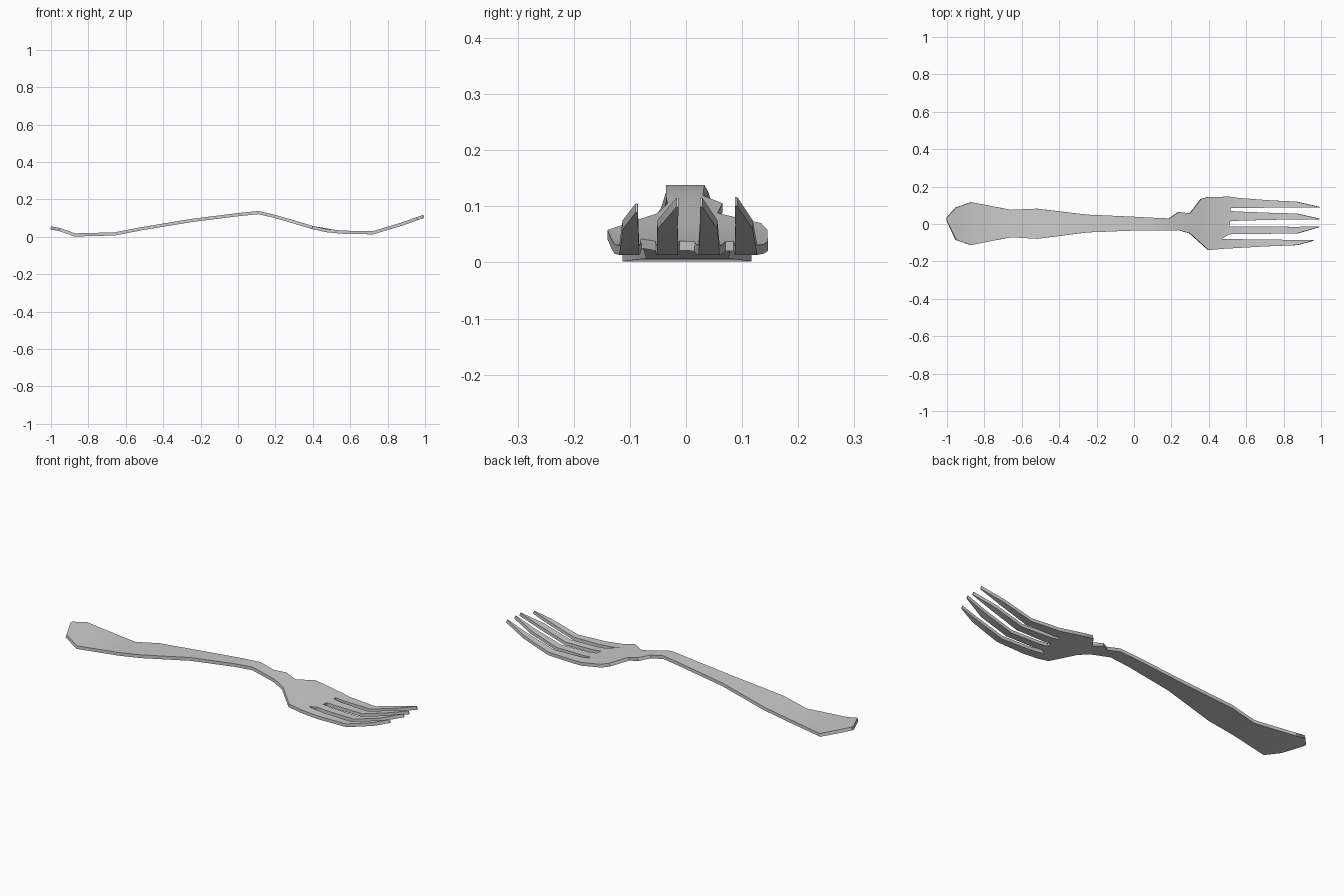
import bpy, bmesh

if "Cube" in bpy.data.objects:
    bpy.data.objects.remove(bpy.data.objects["Cube"])

THICK = 0.017

# Side profile of the upper surface: (x, z)
PROFILE = [(-1, .056), (-.96, .05), (-.87, .0185), (-.66, .024), (-.5, .055),
           (-.2, .104), (0, .127), (.11, .138), (.2, .117), (.3, .088),
           (.4, .058), (.46, .043), (.56, .033), (.72, .03), (.87, .075), (.99, .117)]

# Outline of handle, neck and bowl: (x, y low, y high)
OUTLINE = [(-1, .018, .034), (-.95, -.085, .088), (-.87, -.113, .117),
           (-.66, -.071, .076), (-.52, -.079, .082), (-.25, -.045, .05),
           (0, -.035, .039), (.11, -.036, .033), (.19, -.036, .03),
           (.24, -.033, .065), (.3, -.05, .056), (.36, -.104, .134), (.4, -.14, .145)]

# Tines: (root x, root y low/high, shoulder y low/high, tip x, tip y)
TINES = [(.47, -.133, -.08, -.113, -.085, .955, -.088),
         (.51, -.055, -.012, -.051, -.015, .985, -.015),
         (.515, .015, .07, .025, .056, .985, .027),
         (.515, .085, .146, .088, .119, .99, .089)]


def height(x):
    for (x0, z0), (x1, z1) in zip(PROFILE, PROFILE[1:]):
        if x <= x1:
            return z0 + (z1 - z0) * (x - x0) / (x1 - x0)
    return PROFILE[-1][1]


bm = bmesh.new()


def row(points):
    return [bm.verts.new((x, y, height(x))) for x, y in points]


def bridge(a, b):
    for j in range(len(a) - 1):
        bm.faces.new((a[j], b[j], b[j + 1], a[j + 1]))


# Handle, neck and bowl as lengthwise rows of eight points
rows = [row([(x, lo + (hi - lo) * j / 7) for j in range(8)]) for x, lo, hi in OUTLINE]
rows.append(row([p for t in TINES for p in ((t[0], t[1]), (t[0], t[2]))]))
for a, b in zip(rows, rows[1:]):
    bridge(a, b)

# Four tines continuing from alternate strips of the bowl edge
for i, (x, r0, r1, s0, s1, tip_x, tip_y) in enumerate(TINES):
    last = rows[-1][2 * i:2 * i + 2]
    for sx, f in ((.56, .25), (.72, .7), (.87, 1)):
        new = row([(sx, r0 + (s0 - r0) * f), (sx, r1 + (s1 - r1) * f)])
        bridge(last, new)
        last = new
    bridge(last, row([(tip_x, tip_y - .002), (tip_x, tip_y + .002)]))

mesh = bpy.data.meshes.new("fork")
bm.to_mesh(mesh)
bm.free()
fork = bpy.data.objects.new("fork", mesh)
bpy.context.collection.objects.link(fork)

# Sheet metal thickness, added below the surface
solid = fork.modifiers.new("thickness", 'SOLIDIFY')
solid.thickness = THICK
solid.offset = -1

bpy.context.view_layer.objects.active = fork
fork.select_set(True)
bpy.ops.object.modifier_apply(modifier=solid.name)
bpy.ops.object.shade_smooth_by_angle(angle=0.5)
